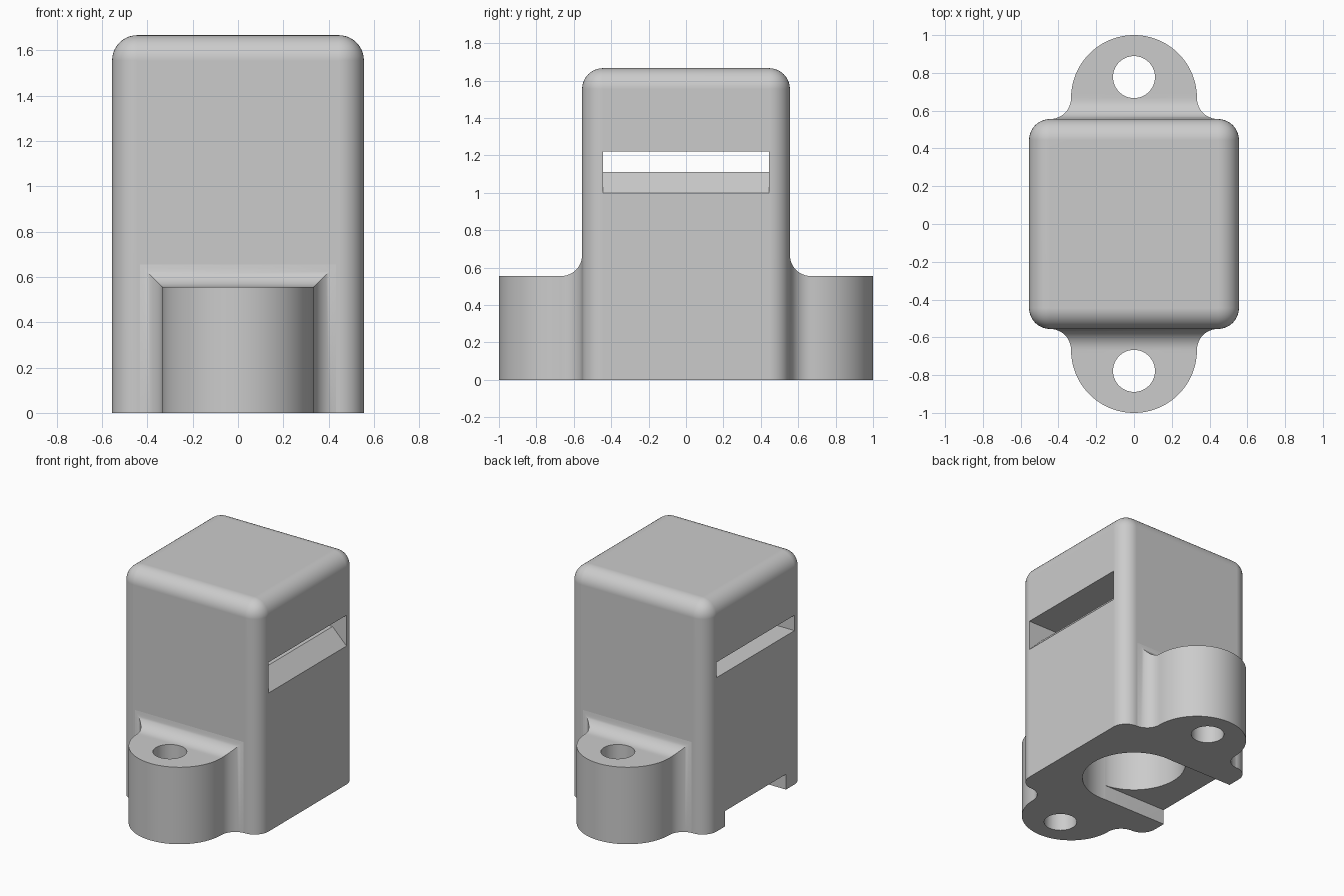
import bpy, bmesh, math
from mathutils import Matrix

cube = bpy.data.objects.get("Cube")
if cube:
    bpy.data.objects.remove(cube, do_unlink=True)

U = 1 / 9                 # design module
HALF = 5 * U              # half width of the housing
HEIGHT = 15 * U
FILLET = U
EAR_R = 3 * U
EAR_TOP = 5 * U
BORE_R = 0.35

grey = bpy.data.materials.new("plain grey")
grey.use_nodes = True
color = (0.6, 0.6, 0.6, 1)
grey.diffuse_color = color
grey.node_tree.nodes["Principled BSDF"].inputs["Base Color"].default_value = color


def make_object(name, bm):
    bmesh.ops.recalc_face_normals(bm, faces=bm.faces)
    mesh = bpy.data.meshes.new(name)
    bm.to_mesh(mesh)
    bm.free()
    mesh.materials.append(grey)
    obj = bpy.data.objects.new(name, mesh)
    bpy.context.collection.objects.link(obj)
    return obj


def box(name, lo, hi):
    bm = bmesh.new()
    size = [b - a for a, b in zip(lo, hi)]
    mid = [(a + b) / 2 for a, b in zip(lo, hi)]
    bmesh.ops.create_cube(bm, size=1, matrix=Matrix.Translation(mid) @ Matrix.Diagonal((*size, 1)))
    return make_object(name, bm)


def cylinder(name, radius, y, z0, z1):
    bm = bmesh.new()
    bmesh.ops.create_cone(bm, cap_ends=True, segments=64, radius1=radius, radius2=radius,
                          depth=z1 - z0, matrix=Matrix.Translation((0, y, (z0 + z1) / 2)))
    return make_object(name, bm)


def activate(obj):
    bpy.ops.object.select_all(action='DESELECT')
    obj.select_set(True)
    bpy.context.view_layer.objects.active = obj


def cut(obj, cutter):
    cutter.hide_render = True
    mod = obj.modifiers.new("cut", 'BOOLEAN')
    mod.operation = 'DIFFERENCE'
    mod.solver = 'EXACT'
    mod.object = cutter
    activate(obj)
    bpy.ops.object.modifier_apply(modifier=mod.name)
    bpy.data.objects.remove(cutter, do_unlink=True)


def finish(obj):
    activate(obj)
    bpy.ops.object.shade_smooth_by_angle(angle=math.radians(30))
    mod = obj.modifiers.new("weighted normals", 'WEIGHTED_NORMAL')
    mod.keep_sharp = True


# Housing block, rounded on every edge except the base
housing = box("housing", (-HALF, -HALF, 0), (HALF, HALF, HEIGHT))
bm = bmesh.new()
bm.from_mesh(housing.data)
edges = [e for e in bm.edges if max(v.co.z for v in e.verts) > U]
bmesh.ops.bevel(bm, geom=edges, offset=FILLET, segments=10, profile=0.5, affect='EDGES')
bm.to_mesh(housing.data)
bm.free()

# Strap slot with a sloping lip on the left side
bm = bmesh.new()
outline = [(-0.7, 10 * U), (HALF - U, 10 * U), (0.7, 14 * U - 0.7), (0.7, 11 * U), (-0.7, 11 * U)]
face = bm.faces.new([bm.verts.new((x, -4 * U, z)) for x, z in outline])
side = bmesh.ops.extrude_face_region(bm, geom=[face])
bmesh.ops.translate(bm, vec=(0, 8 * U, 0),
                    verts=[g for g in side["geom"] if isinstance(g, bmesh.types.BMVert)])
cut(housing, make_object("slot_cutter", bm))

# Blind bore in the base and the shallow channel leading out of it
cut(housing, cylinder("bore_cutter", BORE_R, 0, -0.1, 7 * U))
w = BORE_R - 0.002
cut(housing, box("channel_cutter", (-0.7, -w, -0.1), (0, w, U)))
finish(housing)


def mounting_ear(name, sign):
    # Sections (y, half width, top) from inside the housing to the round tip
    sections = [(HALF - 0.03, EAR_R + FILLET, EAR_TOP + FILLET)]
    steps = 12
    for i in range(steps + 1):
        a = math.pi / 2 * i / steps
        flare = FILLET * (1 - math.sin(a))
        y = HALF + FILLET * (1 - math.cos(a)) - (0.003 if i == 0 else 0)
        sections.append((y, EAR_R + flare, EAR_TOP + flare))
    for i in range(1, 25):
        a = math.pi / 2 * i / 24
        sections.append((HALF + FILLET + EAR_R * math.sin(a), EAR_R * math.cos(a), EAR_TOP))
    bm = bmesh.new()
    rings = [[bm.verts.new((x, sign * y, z)) for x, z in ((-hw, 0), (hw, 0), (hw, top), (-hw, top))]
             for y, hw, top in sections]
    bm.faces.new(rings[0])
    for a, b in zip(rings, rings[1:]):
        for k in range(4):
            n = (k + 1) % 4
            bm.faces.new((a[k], a[n], b[n], b[k]))
    bmesh.ops.remove_doubles(bm, verts=bm.verts, dist=1e-5)
    ear = make_object(name, bm)
    cut(ear, cylinder("screw_hole_cutter", U, sign * 7 * U, -0.1, 1))
    finish(ear)


mounting_ear("front_mounting_ear", -1)
mounting_ear("back_mounting_ear", 1)
